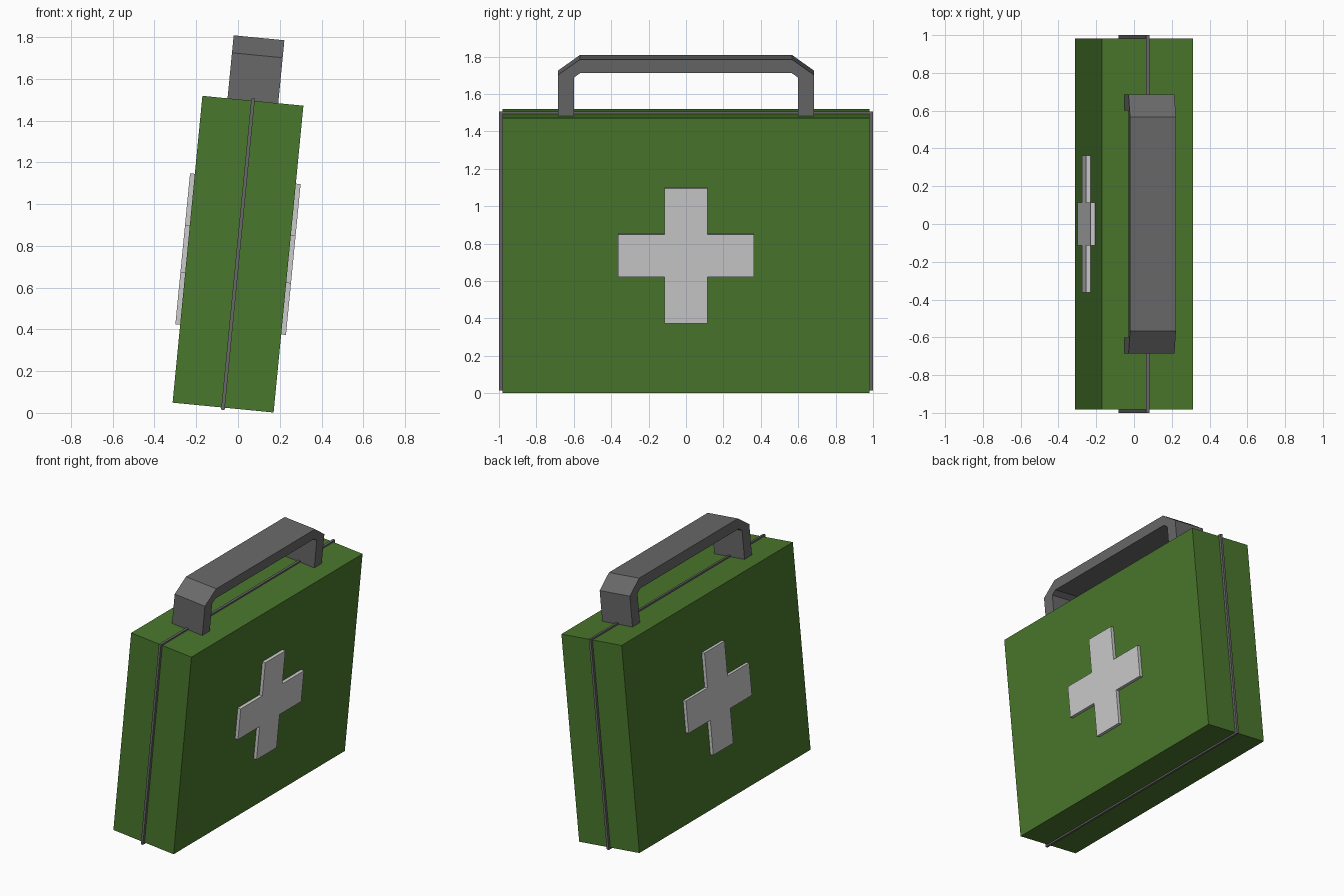
import bpy, bmesh, math
from mathutils import Matrix

if "Cube" in bpy.data.objects:
    bpy.data.objects.remove(bpy.data.objects["Cube"])

# Whole case leans about the y axis
LEAN = Matrix.Translation((0, 0, 0.76)) @ Matrix.Rotation(math.radians(5.55), 4, 'Y')


def material(name, rgb):
    m = bpy.data.materials.new(name)
    m.diffuse_color = (*rgb, 1)
    m.use_nodes = True
    m.node_tree.nodes["Principled BSDF"].inputs["Base Color"].default_value = m.diffuse_color
    return m


green = material("green_shell", (0.068, 0.185, 0.025))
dark = material("dark_grey", (0.14, 0.14, 0.14))


def finish(name, bm, mat=None):
    bmesh.ops.recalc_face_normals(bm, faces=bm.faces)
    me = bpy.data.meshes.new(name)
    bm.to_mesh(me)
    bm.free()
    if mat:
        me.materials.append(mat)
    ob = bpy.data.objects.new(name, me)
    ob.matrix_world = LEAN
    bpy.context.collection.objects.link(ob)
    return ob


def box(name, size, mat):
    bm = bmesh.new()
    bmesh.ops.create_cube(bm, size=1, matrix=Matrix.Diagonal((*size, 1)))
    return finish(name, bm, mat)


def extrude_profile(name, pts, x0, x1, mat=None):
    """Extrude a closed (y, z) outline along x."""
    bm = bmesh.new()
    face = bm.faces.new([bm.verts.new((x0, y, z)) for y, z in pts])
    new = bmesh.ops.extrude_face_region(bm, geom=[face])["geom"]
    verts = [v for v in new if isinstance(v, bmesh.types.BMVert)]
    bmesh.ops.translate(bm, verts=verts, vec=(x1 - x0, 0, 0))
    return finish(name, bm, mat)


# Case body and the thin seam strip around it
box("case_body", (0.486, 1.964, 1.476), green)
box("seam_strip", (0.017, 2.0, 1.498), dark)

# Handle: bent bar with chamfered corners
half = [(0.685, 0.73), (0.685, 0.957), (0.567, 1.041)]
inner = [(0.565, 0.968), (0.60, 0.943), (0.60, 0.73)]
outline = half + [(-y, z) for y, z in reversed(half)]
outline += [(-y, z) for y, z in reversed(inner)] + inner
extrude_profile("handle", outline, -0.122, 0.122, dark)

# Raised cross on each broad side
a, b = 0.115, 0.363
cross = []
for sy, sz in ((1, 1), (-1, 1), (-1, -1), (1, -1)):
    corner = [(sy * b, sz * a), (sy * a, sz * a), (sy * a, sz * b)]
    cross += corner if sy * sz > 0 else corner[::-1]
for side, s in (("right", 1), ("left", -1)):
    extrude_profile(side + "_cross", cross, s * 0.235, s * 0.266)
